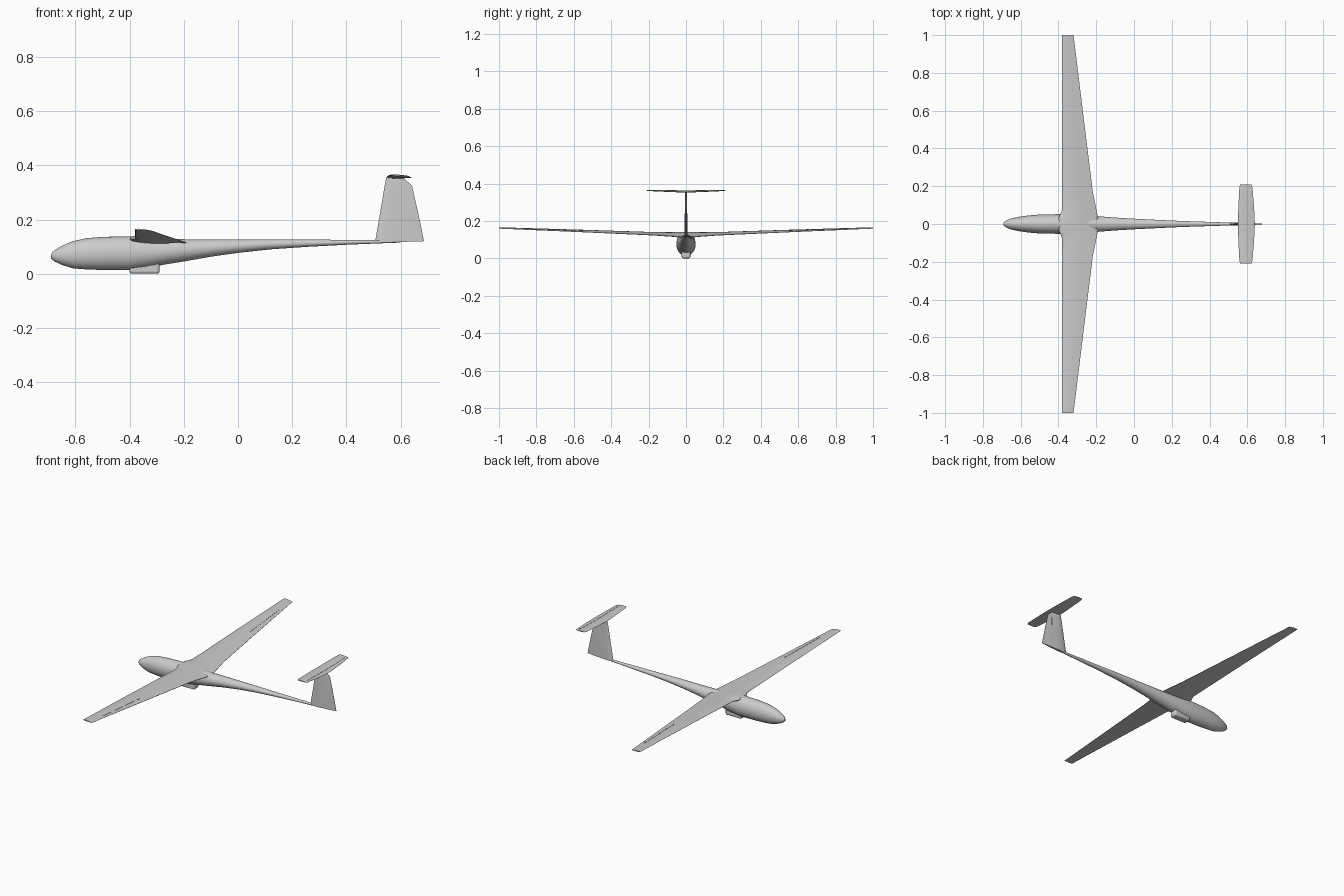
import bpy, bmesh, math

if "Cube" in bpy.data.objects:
    bpy.data.objects.remove(bpy.data.objects["Cube"])


def loft(name, rings, angle=35):
    """Skin a list of equal-length closed rings and cap both ends."""
    bm = bmesh.new()
    vr = [[bm.verts.new(p) for p in r] for r in rings]
    n = len(vr[0])
    for a, b in zip(vr, vr[1:]):
        for i in range(n):
            j = (i + 1) % n
            bm.faces.new((a[i], a[j], b[j], b[i]))
    bm.faces.new(vr[0])
    bm.faces.new(vr[-1])
    bmesh.ops.recalc_face_normals(bm, faces=bm.faces)
    me = bpy.data.meshes.new(name)
    bm.to_mesh(me)
    bm.free()
    ob = bpy.data.objects.new(name, me)
    bpy.context.collection.objects.link(ob)
    bpy.ops.object.select_all(action='DESELECT')
    bpy.context.view_layer.objects.active = ob
    ob.select_set(True)
    bpy.ops.object.shade_smooth_by_angle(angle=math.radians(angle))
    return ob


# Aerofoil: chord fraction, upper and lower height
FOIL = [(0, 0, 0), (.02, .22, -.16), (.08, .4, -.28), (.2, .55, -.36),
        (.4, .6, -.38), (.7, .36, -.22), (1, .05, -.05)]


def foil_ring(y, le, te, zl, zt, th):
    pt = lambda u, h: (le + (te - le) * u, y, zl + (zt - zl) * u + th * h)
    return ([pt(u, a) for u, a, b in FOIL] +
            [pt(u, b) for u, a, b in reversed(FOIL[1:])])


def mirrored(half):
    return [(-s[0],) + s[1:] for s in reversed(half) if s[0] > 0] + half


def blend(secs, y):
    for a, b in zip(secs, secs[1:]):
        if y <= b[0]:
            t = (y - a[0]) / (b[0] - a[0])
            return [p + (q - p) * t for p, q in zip(a, b)]
    return secs[-1]


def hinge(name, secs, ends, w=.006, h=.0012):
    """Thin hinge strip following the upper surface between two (x, y) points."""
    rings = []
    for k in range(7):
        x, y = [p + (q - p) * k / 6 for p, q in zip(*ends)]
        _, le, te, zl, zt, th = blend(secs, abs(y))

        def top(xx):
            u = (xx - le) / (te - le)
            for a, b in zip(FOIL, FOIL[1:]):
                if u <= b[0]:
                    f = a[1] + (b[1] - a[1]) * (u - a[0]) / (b[0] - a[0])
                    return zl + (zt - zl) * u + th * f
            return zt
        x0, x1 = x - w / 2, x + w / 2
        rings.append([(x0, y, top(x0) - .001), (x1, y, top(x1) - .001),
                      (x1, y, top(x1) + h), (x0, y, top(x0) + h)])
    loft(name, rings)


# Fuselage: x, bottom z, top z, half width
BODY = [(-.69, .058, .072, .007), (-.678, .046, .086, .018),
        (-.65, .033, .103, .029), (-.61, .02, .12, .038),
        (-.56, .016, .131, .045), (-.5, .014, .136, .05),
        (-.4, .013, .138, .052), (-.34, .021, .134, .05),
        (-.27, .034, .129, .046), (-.19, .047, .127, .041),
        (-.1, .063, .127, .034), (0, .077, .127, .028),
        (.12, .09, .127, .022), (.25, .099, .126, .016),
        (.4, .107, .125, .011), (.52, .112, .124, .007), (.6, .115, .123, .005)]
N = 32
loft("fuselage", [[(x, w * math.cos(2 * math.pi * i / N),
                    (b + t) / 2 + (t - b) / 2 * math.sin(2 * math.pi * i / N))
                   for i in range(N)] for x, b, t, w in BODY], 40)

# Main wing with root fairing
WING = [(0, -.4, -.19, .128, .115, .03), (.04, -.398, -.192, .128, .115, .029),
        (.055, -.388, -.195, .128, .116, .027), (.08, -.38, -.2, .129, .118, .024),
        (.17, -.38, -.218, .132, .124, .018), (.55, -.38, -.265, .147, .14, .013),
        (1, -.38, -.32, .163, .159, .007)]
loft("wing", [foil_ring(*s) for s in mirrored(WING)], 40)
for side, s in (("left", 1), ("right", -1)):
    hinge(side + "_aileron_hinge", WING, ((-.302, .55 * s), (-.324, .875 * s)))

# Tailplane on top of the fin
TAIL = [(0, .55, .64, .357, .354, .012), (.1, .553, .635, .36, .357, .01),
        (.195, .558, .627, .363, .361, .007), (.21, .563, .62, .364, .362, .005)]
loft("tailplane", [foil_ring(*s) for s in mirrored(TAIL)], 40)
hinge("elevator_hinge", TAIL, ((.609, -.185), (.609, .185)))

# Vertical fin: z, leading x, trailing x, half thickness
FIN = [(.114, .505, .686, .008), (.2, .52, .67, .007), (.325, .541, .642, .006),
       (.345, .545, .62, .006), (.357, .547, .605, .005)]
SHAPE = [(0, 0), (.04, .5), (.15, .9), (.35, 1), (.7, .6), (1, .1)]
# The trailing edge leans slightly upwards at the base
loft("fin", [[(a + (b - a) * u, t * h, z + (.006 * u if z < .12 else 0)) for u, h in SHAPE] +
             [(a + (b - a) * u, -t * h, z + (.006 * u if z < .12 else 0))
              for u, h in reversed(SHAPE[1:])]
             for z, a, b, t in FIN], 40)
loft("rudder_hinge", [[(.611, -w, z), (.617, -w, z), (.617, w, z), (.611, w, z)]
                      for z, w in ((.14, .0065), (.312, .0048))])

# Landing wheel housing under the body
bpy.ops.mesh.primitive_cube_add(size=1, location=(-.345, 0, .03))
ob = bpy.context.object
ob.name = "wheel_housing"
ob.scale = (.112, .046, .06)
bpy.ops.object.transform_apply(location=False, rotation=False, scale=True)
bev = ob.modifiers.new("round", 'BEVEL')
bev.width = .009
bev.segments = 3
bpy.ops.object.shade_smooth_by_angle(angle=math.radians(40))
